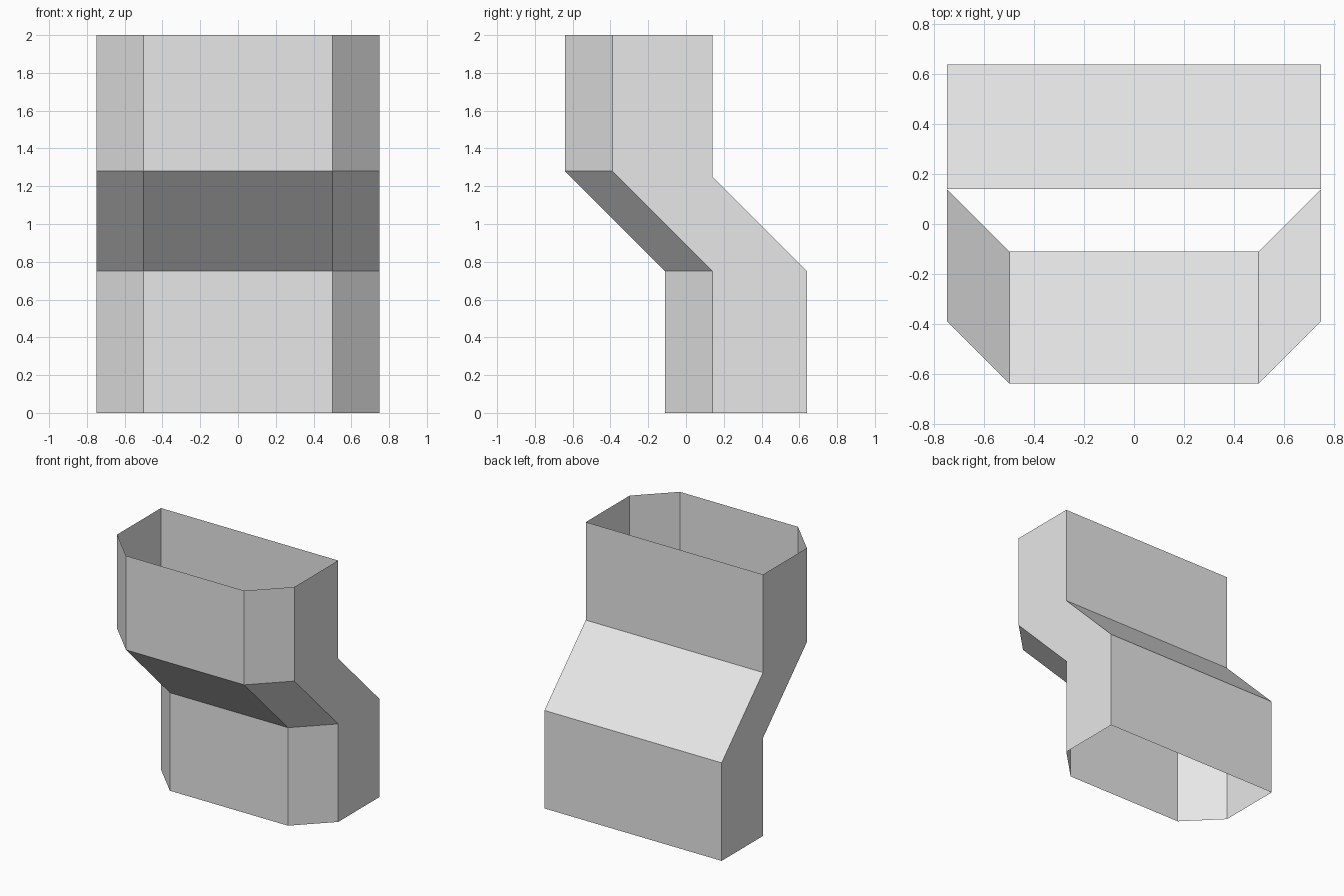
import bpy
import bmesh

# Remove the default cube
cube = bpy.data.objects.get("Cube")
if cube:
    bpy.data.objects.remove(cube, do_unlink=True)

# Single grey material
GREY = (0.8, 0.8, 0.8, 1.0)
mat = bpy.data.materials.new("light_grey")
mat.use_nodes = True
mat.diffuse_color = GREY
mat.node_tree.nodes["Principled BSDF"].inputs["Base Color"].default_value = GREY


def ring(bm, front, corner, back, z_front, z_back):
    """Six-sided outline: wide flat back, chamfered front corners."""
    outline = [(-0.5, front, z_front), (0.5, front, z_front),
               (0.75, corner, z_front), (0.75, back, z_back),
               (-0.75, back, z_back), (-0.75, corner, z_front)]
    return [bm.verts.new(p) for p in outline]


# Open duct: straight lower section, slanted offset, straight upper section
bm = bmesh.new()
rings = [
    ring(bm, -0.11, 0.14, 0.64, 0.0, 0.0),
    ring(bm, -0.11, 0.14, 0.64, 0.75, 0.75),
    ring(bm, -0.64, -0.39, 0.14, 1.28, 1.25),
    ring(bm, -0.64, -0.39, 0.14, 2.0, 2.0),
]
for low, high in zip(rings, rings[1:]):
    for i in range(6):
        j = (i + 1) % 6
        bm.faces.new((low[i], low[j], high[j], high[i]))

mesh = bpy.data.meshes.new("offset_duct")
bm.to_mesh(mesh)
bm.free()
mesh.materials.append(mat)
duct = bpy.data.objects.new("offset_duct", mesh)
bpy.context.collection.objects.link(duct)
